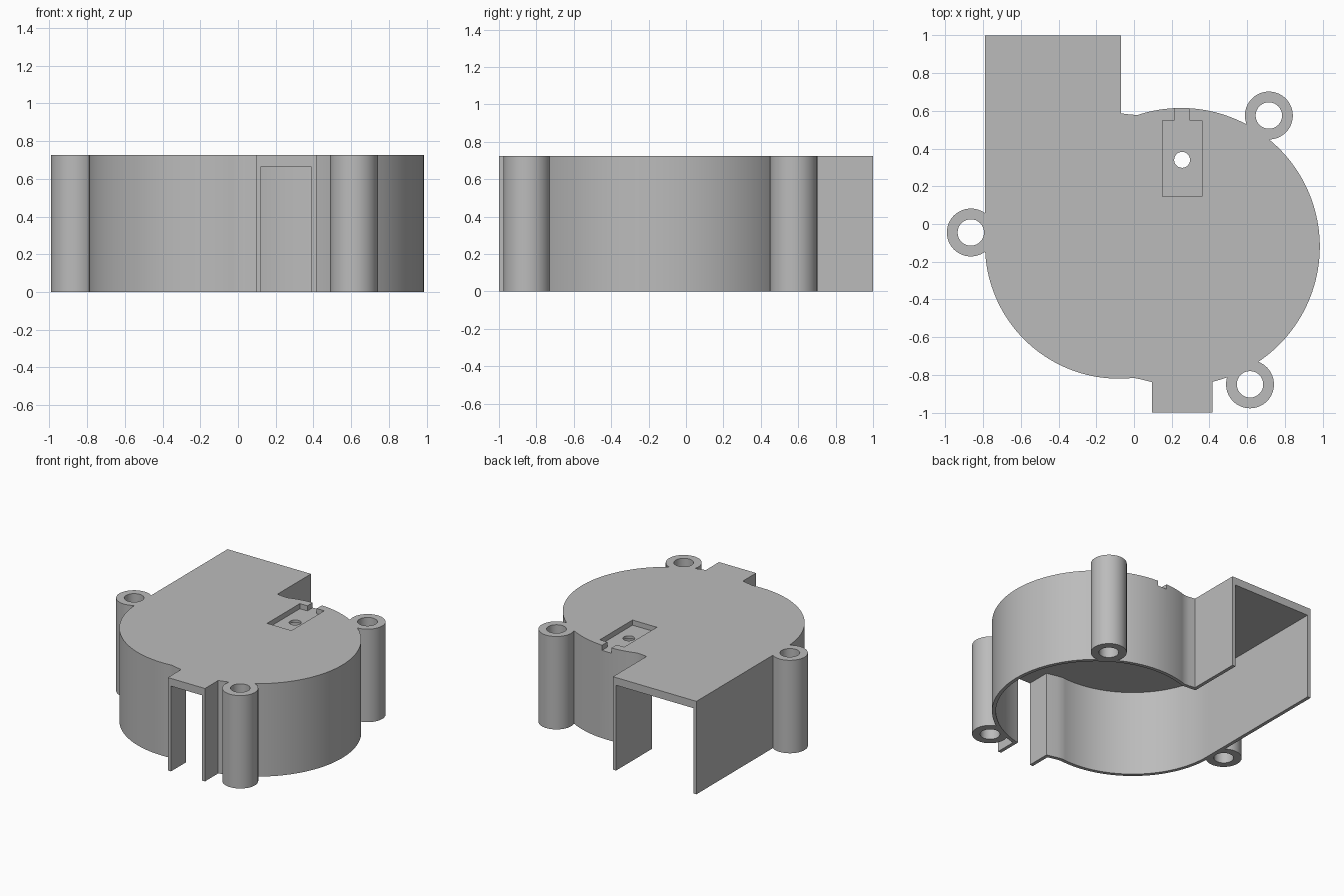
import bpy, bmesh, math

if "Cube" in bpy.data.objects:
    bpy.data.objects.remove(bpy.data.objects["Cube"], do_unlink=True)

HEIGHT, ROOF, WALL = 0.725, 0.06, 0.027
LEFT_C, LEFT_R = (-0.08, -0.11), 0.71
RIGHT_C, RIGHT_R = (0.25, -0.12), 0.735
BOSSES = [(-0.865, -0.045), (0.715, 0.575), (0.615, -0.85)]

grey = bpy.data.materials.new("plain grey")
grey.use_nodes = True
grey.diffuse_color = (0.5, 0.5, 0.5, 1)
grey.node_tree.nodes["Principled BSDF"].inputs["Base Color"].default_value = (0.5, 0.5, 0.5, 1)


def arc(centre, radius, start, end, steps):
    angles = [start + (end - start) * i / steps for i in range(steps + 1)]
    return [(centre[0] + radius * math.cos(a), centre[1] + radius * math.sin(a)) for a in angles]


def prism(name, points, low, high):
    """Extrude a flat outline between two heights."""
    bm = bmesh.new()
    face = bm.faces.new([bm.verts.new((x, y, low)) for x, y in points])
    top = bmesh.ops.extrude_face_region(bm, geom=[face])["geom"]
    moved = [v for v in top if isinstance(v, bmesh.types.BMVert)]
    bmesh.ops.translate(bm, verts=moved, vec=(0, 0, high - low))
    bmesh.ops.recalc_face_normals(bm, faces=bm.faces)
    mesh = bpy.data.meshes.new(name)
    bm.to_mesh(mesh)
    bm.free()
    mesh.materials.append(grey)
    obj = bpy.data.objects.new(name, mesh)
    bpy.context.collection.objects.link(obj)
    return obj


def cylinder(name, centre, radius, low, high):
    return prism(name, arc(centre, radius, 0, math.tau, 64)[:-1], low, high)


def box(name, x0, x1, y0, y1, low, high):
    return prism(name, [(x0, y0), (x1, y0), (x1, y1), (x0, y1)], low, high)


def combine(target, other, operation):
    """Apply a boolean and remove the helper solid."""
    other.hide_render = True
    mod = target.modifiers.new(operation.lower(), 'BOOLEAN')
    mod.operation, mod.object, mod.solver = operation, other, 'EXACT'
    bpy.context.view_layer.objects.active = target
    bpy.ops.object.modifier_apply(modifier=mod.name)
    bpy.data.objects.remove(other, do_unlink=True)


def outline(t, extend):
    """Scroll outline inset by t, with both duct mouths lengthened by extend."""
    lr, rr = LEFT_R - t, RIGHT_R - t
    duct_l, duct_r = 0.095 + t, 0.415 - t
    depth = lambda x: RIGHT_C[1] - math.sqrt(rr ** 2 - (x - RIGHT_C[0]) ** 2)
    pts = [(-0.79 + t, 1 + extend)]
    pts += arc(LEFT_C, lr, math.pi, 1.5 * math.pi + 0.11, 48)
    pts += [(0.04, depth(0.04)), (duct_l, depth(duct_l)), (duct_l, -1 - extend),
            (duct_r, -1 - extend)]
    start = -math.acos((duct_r - RIGHT_C[0]) / rr)
    pts += arc(RIGHT_C, rr, start, math.acos((0.02 - RIGHT_C[0]) / rr), 80)
    pts += [(-0.02, 0.58 - t), (-0.07 - t, 0.587 - t), (-0.07 - t, 1 + extend)]
    return pts


# Scroll housing with its three screw bosses
housing = prism("blower_housing", outline(0, 0), 0, HEIGHT)
for c in BOSSES:
    combine(housing, cylinder("boss", c, 0.127, 0, HEIGHT), 'UNION')

# Hollow interior, open below and at both duct mouths
combine(housing, prism("cavity", outline(WALL, 0.2), -0.1, HEIGHT - ROOF), 'DIFFERENCE')

# Screw holes
for c in BOSSES:
    combine(housing, cylinder("screw_hole", c, 0.07, -0.1, HEIGHT + 0.1), 'DIFFERENCE')

# Roof recess with cable notch and round hole
floor = HEIGHT - 0.04
recess = [(0.15, 0.145), (0.36, 0.145), (0.36, 0.548), (0.295, 0.548),
          (0.295, 0.7), (0.215, 0.7), (0.215, 0.548), (0.15, 0.548)]
combine(housing, prism("recess", recess, floor, HEIGHT + 0.1), 'DIFFERENCE')
combine(housing, cylinder("wire_hole", (0.255, 0.34), 0.042, 0.5, HEIGHT + 0.1), 'DIFFERENCE')

# Smooth the curved walls, keep corners sharp
bpy.ops.object.select_all(action='DESELECT')
housing.select_set(True)
bpy.context.view_layer.objects.active = housing
bpy.ops.object.shade_smooth_by_angle(angle=math.radians(30))
